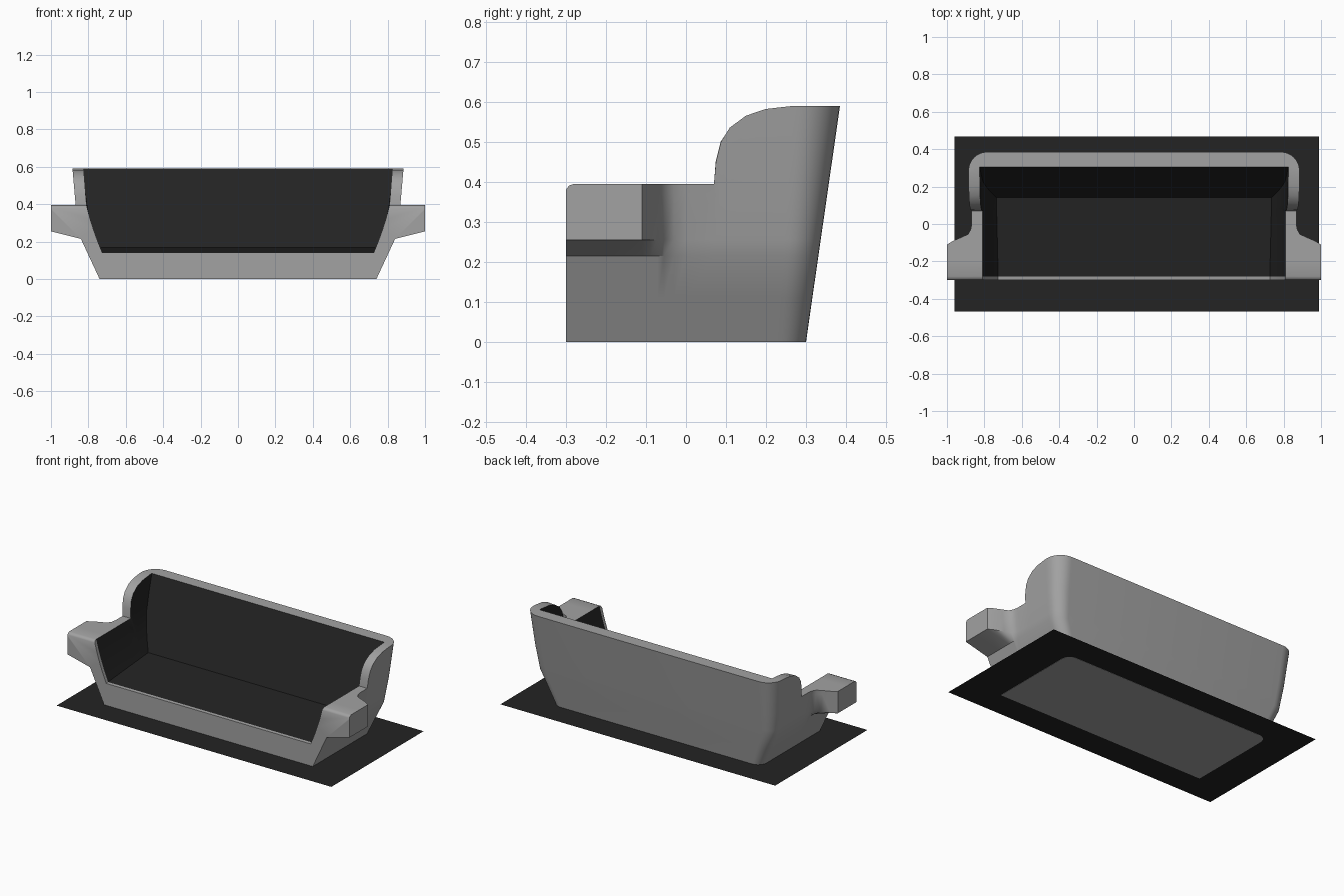
import bpy, bmesh, math

if "Cube" in bpy.data.objects:
    bpy.data.objects.remove(bpy.data.objects["Cube"])


def material(name, v):
    m = bpy.data.materials.new(name)
    m.diffuse_color = (v, v, v, 1)
    m.use_nodes = True
    m.node_tree.nodes["Principled BSDF"].inputs["Base Color"].default_value = m.diffuse_color
    return m


grey = material("grey shell", 0.36)
dark = material("dark lining", 0.017)


def interp(pts, v):
    if v <= pts[0][0]:
        return pts[0][1]
    for (a, b), (c, d) in zip(pts, pts[1:]):
        if v <= c:
            return b + (d - b) * (v - a) / (c - a)
    return pts[-1][1]


# Profiles: half widths by height, rim height and arm flare by depth
OUTER = [(0, .74), (.215, .84), (.395, .868), (.59, .885)]
INNER = [(.14, .725), (.22, .757), (.3, .785), (.395, .81), (.59, .825)]
RIM = [(-.3, .38), (-.293, .39), (-.28, .395), (.07, .395), (.075, .45), (.088, .5), (.11, .535),
       (.15, .565), (.2, .582), (.27, .59)]
FLARE = [(-.11, 1), (-.09, .75), (-.07, .4), (-.055, .15), (-.03, .04), (0, 0)]
YS = [-.3, -.293, -.28, -.2, -.11, -.09, -.07, -.055, -.03, 0, .07,
      .075, .088, .11, .15, .2, .27, .285]
R = .1        # back corner radius
TOP_Y = .285  # where the corner starts at the top


def back_out(z):
    return .3 + .085 * z / .59


def back_in(z):
    return .14 + .165 * (z - .165) / .425


def squeeze(y, end):
    return y if y <= .07 else .07 + (y - .07) * (end - .07) / (TOP_Y - .07)


def station(y, ang):
    """Right-hand cross-section: outside going up, then inside going down."""
    h = interp(RIM, y)
    out = []
    for z in (0, .11, .215, .255, .37, h):
        w, yb = interp(OUTER, z), back_out(z)
        r = R * (.6 + .4 * z / .59)
        if ang > 0:
            out.append((w - r + r * math.cos(ang), yb - r + r * math.sin(ang), z))
        else:
            b = interp(FLARE, y) if z > .22 else 0
            out.append((w + (1 - w) * b, squeeze(y, yb - r), z))
    zb = .143 + .025 * (squeeze(y, .14) + .28) / .42
    inn = []
    for f in (1, .75, .5, .3, .15, 0):
        z = zb + (h - zb) * f
        inn.append((interp(INNER, z), squeeze(y, back_in(z)), z))
    return out + inn


N_OUT = 6
stations = [station(y, 0) for y in YS]
stations += [station(TOP_Y, math.pi / 2 * i / 8) for i in range(1, 9)]

# Sofa shell with lining
bm = bmesh.new()
right = [[bm.verts.new(p) for p in s] for s in stations]
left = [[bm.verts.new((-p[0], p[1], p[2])) for p in s] for s in stations]


def quad(a, b, c, d, mat):
    bm.faces.new((a, b, c, d)).material_index = mat


last = len(stations) - 1
n = len(stations[0])
for side in (right, left):
    for i in range(last):
        for j in range(n - 1):
            quad(side[i][j], side[i + 1][j], side[i + 1][j + 1], side[i][j + 1],
                 1 if j >= N_OUT and YS[min(i, len(YS) - 1)] >= -.281 else 0)
# straight back between both corners
for j in range(n - 1):
    quad(right[last][j], left[last][j], left[last][j + 1], right[last][j + 1],
         1 if j >= N_OUT else 0)
# seat and underside
for i in range(last):
    quad(right[i][-1], right[i + 1][-1], left[i + 1][-1], left[i][-1],
         0 if i < 2 else 1)
    quad(right[i][0], right[i + 1][0], left[i + 1][0], left[i][0], 0)
# front face
bm.faces.new(right[0] + left[0][::-1])

bmesh.ops.remove_doubles(bm, verts=bm.verts, dist=.0003)
bmesh.ops.recalc_face_normals(bm, faces=bm.faces)
me = bpy.data.meshes.new("sofa_shell")
bm.to_mesh(me)
bm.free()
me.materials.append(grey)
me.materials.append(dark)
sofa = bpy.data.objects.new("sofa_shell", me)
bpy.context.collection.objects.link(sofa)
bpy.context.view_layer.objects.active = sofa
sofa.select_set(True)
bpy.ops.object.shade_smooth_by_angle(angle=math.radians(40))

# Flat floor mat
bpy.ops.mesh.primitive_plane_add(size=1, location=(.015, 0, .001))
mat_obj = bpy.context.object
mat_obj.name = "floor_mat"
mat_obj.scale = (1.95, .935, 1)
mat_obj.data.materials.append(dark)
